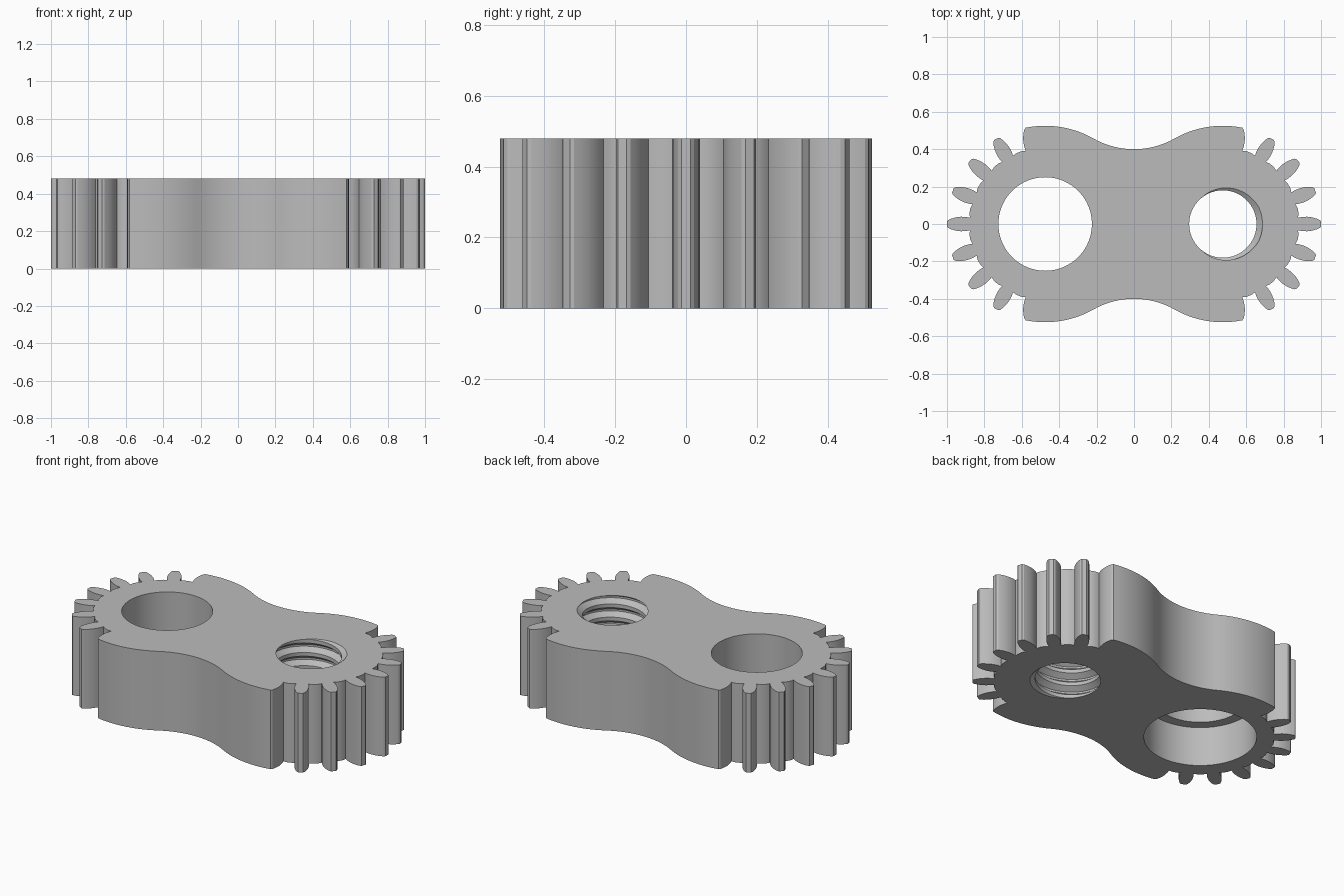
import bpy, bmesh
from math import radians, degrees, atan2, sin, cos, pi, hypot
from mathutils import Vector

cube = bpy.data.objects.get("Cube")
if cube:
    bpy.data.objects.remove(cube, do_unlink=True)

HEIGHT = 0.48
GEAR_X = 0.475      # offset of each gear centre
TIP_R = 0.525
WAIST_Y = 0.40
TOOTH = [(0.402, 0.034), (0.425, 0.038), (0.45, 0.039), (0.475, 0.036),
         (0.50, 0.029), (0.517, 0.022), (0.525, 0.013)]   # radius, half width

grey = bpy.data.materials.new("plain grey")
grey.use_nodes = True
grey.diffuse_color = (0.5, 0.5, 0.5, 1)
grey.node_tree.nodes["Principled BSDF"].inputs["Base Color"].default_value = grey.diffuse_color


def polar(r, deg, cx=GEAR_X, cy=0.0):
    return (cx + r * cos(radians(deg)), cy + r * sin(radians(deg)))


def arc(r, a, b, n, cx=GEAR_X, cy=0.0):
    return [polar(r, a + (b - a) * i / n, cx, cy) for i in range(n + 1)]


def flank(angle, side):
    """One side of a tooth, from root to tip."""
    return [polar(hypot(r, w), angle + side * degrees(atan2(w, r))) for r, w in TOOTH]


def finish(bm, name):
    bmesh.ops.recalc_face_normals(bm, faces=bm.faces)
    mesh = bpy.data.meshes.new(name)
    bm.to_mesh(mesh)
    bm.free()
    mesh.materials.append(grey)
    obj = bpy.data.objects.new(name, mesh)
    bpy.context.collection.objects.link(obj)
    return obj


def quarter_outline():
    # Teeth from the x axis up, then the rounded shoulder and hollow waist
    pts = flank(0, 1)[::-1]
    for a in (20, 40, 60, 80):
        pts += [polar(0.409, a - 12), polar(0.409, a - 8)]
        pts += flank(a, -1)
        if a < 80:
            pts += flank(a, 1)[::-1]
    fillet = ((GEAR_X**2 + WAIST_Y**2 - TIP_R**2) / (2 * (TIP_R - WAIST_Y)))
    cy = WAIST_Y + fillet
    meet = degrees(atan2(cy, -GEAR_X))
    pts += arc(TIP_R, 80, meet, 16)
    pts += arc(fillet, meet - 180, -90, 14, 0, cy)[1:]
    return pts


def plate(name):
    q = quarter_outline()
    half = q + [(-x, y) for x, y in q[-2::-1]]
    loop = half + [(x, -y) for x, y in half[::-1]]
    bm = bmesh.new()
    face = bm.faces.new([bm.verts.new((x, y, 0)) for x, y in loop])
    top = bmesh.ops.extrude_face_region(bm, geom=[face])["geom"]
    bmesh.ops.translate(bm, vec=(0, 0, HEIGHT),
                        verts=[v for v in top if isinstance(v, bmesh.types.BMVert)])
    return finish(bm, name)


def stepped_cutter(name):
    # Plain bore above a wider recess in the underside
    bpy.ops.mesh.primitive_circle_add(vertices=96, radius=0.31, location=(0, 0, 0))
    helper = bpy.context.object
    bm = bmesh.new()
    bm.from_mesh(helper.data)
    bpy.data.objects.remove(helper, do_unlink=True)
    rings = []
    for r, z in ((0.31, -0.1), (0.31, 0.24), (0.25, 0.24), (0.25, 0.6)):
        rings.append([bm.verts.new((*polar(r, i * 360 / 96, -GEAR_X), z)) for i in range(96)])
    bmesh.ops.delete(bm, geom=[v for v in bm.verts if not v.link_faces and v.link_edges],
                     context="VERTS")
    for lo, hi in zip(rings, rings[1:]):
        for i in range(96):
            j = (i + 1) % 96
            bm.faces.new((lo[i], lo[j], hi[j], hi[i]))
    bm.faces.new(rings[0])
    bm.faces.new(rings[-1])
    return finish(bm, name)


def thread_cutter(name, pitch=0.08, n=72):
    # Helical grid: each row of the thread profile climbs one pitch per turn
    profile = [(0.0, 0.212), (0.14, 0.212), (0.43, 0.18), (0.71, 0.18)]
    rows = [((k + t - 0.07) * pitch + HEIGHT, r)
            for k in range(-9, 2) for t, r in profile]
    bm = bmesh.new()
    grid = [[bm.verts.new((*polar(r, i * 360 / n), z + pitch * i / n))
             for i in range(n + 1)] for z, r in rows]
    for lo, hi in zip(grid, grid[1:]):
        for i in range(n):
            bm.faces.new((lo[i], lo[i + 1], hi[i + 1], hi[i]))
    bmesh.ops.remove_doubles(bm, verts=bm.verts, dist=0.0001)
    # Close both ends with fans well outside the plate
    ends = [bm.verts.new((GEAR_X, 0, z)) for z in (-0.22, 0.62)]
    for e in [e for e in bm.edges if e.is_boundary]:
        bm.faces.new((*e.verts, ends[e.verts[0].co.z > HEIGHT / 2]))
    return finish(bm, name)


body = plate("geared_link_body")
for cutter in (stepped_cutter("bore_cutter"), thread_cutter("thread_cutter")):
    cutter.hide_render = True
    bpy.context.view_layer.objects.active = body
    mod = body.modifiers.new("hole", "BOOLEAN")
    mod.operation = "DIFFERENCE"
    mod.solver = "EXACT"
    mod.object = cutter
    bpy.ops.object.modifier_apply(modifier=mod.name)
    bpy.data.objects.remove(cutter, do_unlink=True)

bpy.ops.object.select_all(action="DESELECT")
body.select_set(True)
bpy.context.view_layer.objects.active = body
bpy.ops.object.shade_smooth_by_angle(angle=radians(25))
